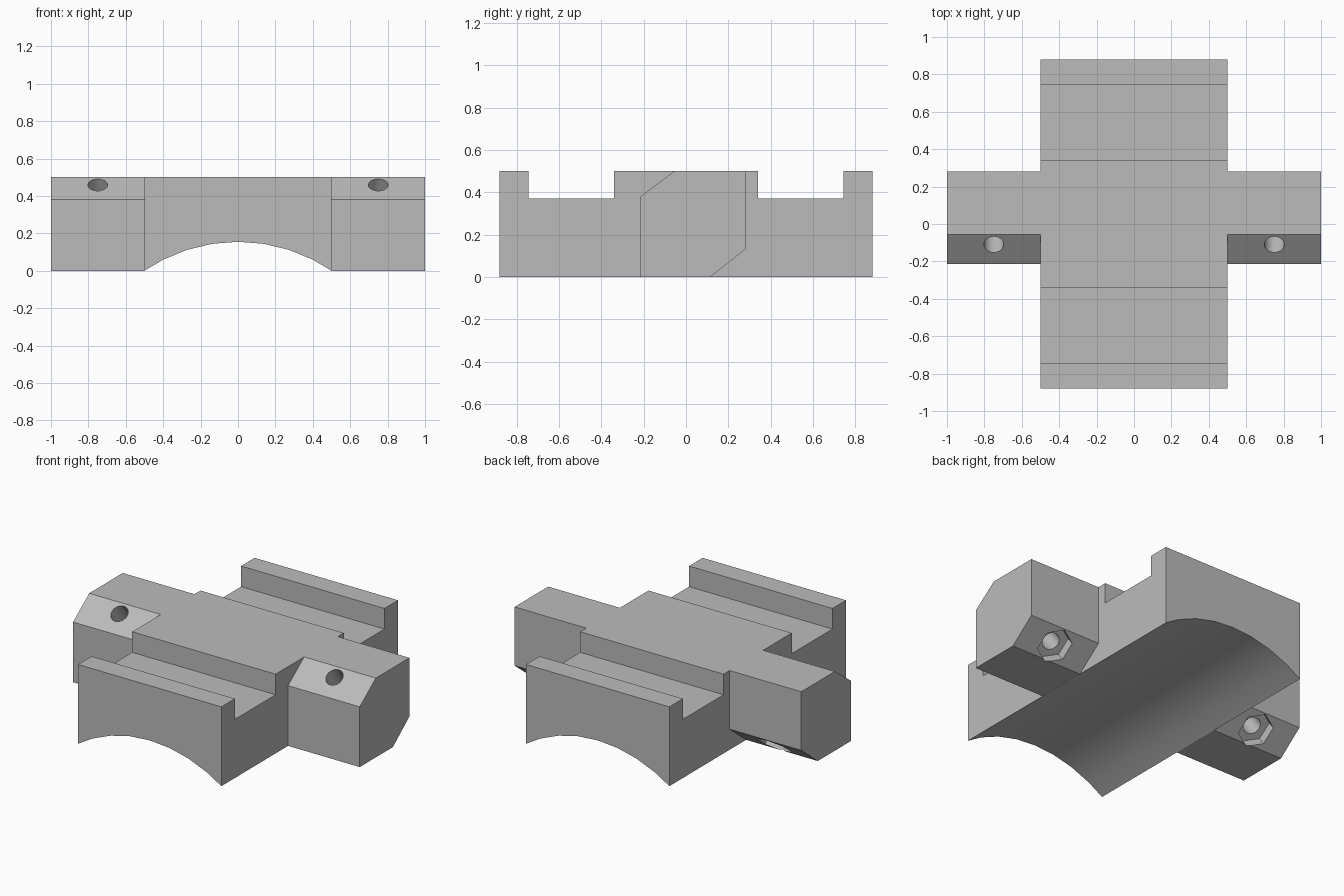
import bpy, bmesh, math
from mathutils import Vector

cube = bpy.data.objects.get("Cube")
if cube:
    bpy.data.objects.remove(cube, do_unlink=True)

grey = bpy.data.materials.new("plain grey")
grey.use_nodes = True
grey.diffuse_color = (0.5, 0.5, 0.5, 1)
grey.node_tree.nodes["Principled BSDF"].inputs["Base Color"].default_value = (0.5, 0.5, 0.5, 1)


def prism(name, ring, sweep):
    """Solid made by sweeping a closed ring of points along a vector."""
    bm = bmesh.new()
    face = bm.faces.new([bm.verts.new(p) for p in ring])
    swept = bmesh.ops.extrude_face_region(bm, geom=[face])["geom"]
    bmesh.ops.translate(bm, vec=sweep, verts=[g for g in swept if isinstance(g, bmesh.types.BMVert)])
    bmesh.ops.recalc_face_normals(bm, faces=bm.faces)
    mesh = bpy.data.meshes.new(name)
    bm.to_mesh(mesh)
    bm.free()
    mesh.materials.append(grey)
    obj = bpy.data.objects.new(name, mesh)
    bpy.context.collection.objects.link(obj)
    return obj


def combine(target, other, operation):
    """Apply a boolean to the target and remove the tool."""
    mod = target.modifiers.new(operation, 'BOOLEAN')
    mod.operation, mod.solver, mod.object = operation, 'EXACT', other
    bpy.context.view_layer.objects.active = target
    bpy.ops.object.modifier_apply(modifier=mod.name)
    bpy.data.objects.remove(other, do_unlink=True)


def bore(centre, axis, radius, sides, turn):
    """Ring of points around an axis lying in the yz plane."""
    across, along = Vector((1, 0, 0)), axis.cross(Vector((1, 0, 0)))
    angles = [turn + math.tau * i / sides for i in range(sides)]
    return [centre + radius * (across * math.cos(a) + along * math.sin(a)) for a in angles]


# Main block with a channel across the top near each end
half = [(0.34, 0.5), (0.34, 0.37), (0.745, 0.37), (0.745, 0.5), (0.88, 0.5), (0.88, 0)]
outline = half + [(-y, z) for y, z in reversed(half)]
body = prism("clamp_block", [(-0.5, y, z) for y, z in outline], (1, 0, 0))

# Crossbar forming both side arms, chamfered top front and bottom back
bar = [(-0.215, 0), (-0.215, 0.38), (-0.055, 0.5), (0.28, 0.5), (0.28, 0.13), (0.115, 0)]
combine(body, prism("side_arms", [(-1, y, z) for y, z in bar], (2, 0, 0)), 'UNION')

# Shallow arched saddle along the underside
radius, rise = 0.884, 0.155
end = math.asin(0.5 / radius)
step = math.radians(9)
angles = [-end] + [i * step for i in range(-3, 4)] + [end]
arch = [(radius * math.sin(a), -1, rise - radius + radius * math.cos(a)) for a in angles]
arch += [(0.5, -1, -0.2), (-0.5, -1, -0.2)]
combine(body, prism("saddle_cutter", arch, (0, 2, 0)), 'DIFFERENCE')

# Slanted bolt hole and hexagonal nut pocket in each arm
axis = Vector((0, 0.6, -0.8))
for side in (-1, 1):
    top = Vector((side * 0.75, -0.11, 0.459))
    hole = bore(top - axis * 0.2, axis, 0.053, 24, 0)
    combine(body, prism("bolt_cutter", hole, axis * 0.9), 'DIFFERENCE')
    pocket = bore(top + axis * 0.44, axis, 0.108, 6, math.pi / 6)
    combine(body, prism("nut_cutter", pocket, axis * 0.3), 'DIFFERENCE')

bpy.ops.object.select_all(action='DESELECT')
body.select_set(True)
bpy.context.view_layer.objects.active = body
bpy.ops.object.shade_smooth_by_angle(angle=math.radians(30))
